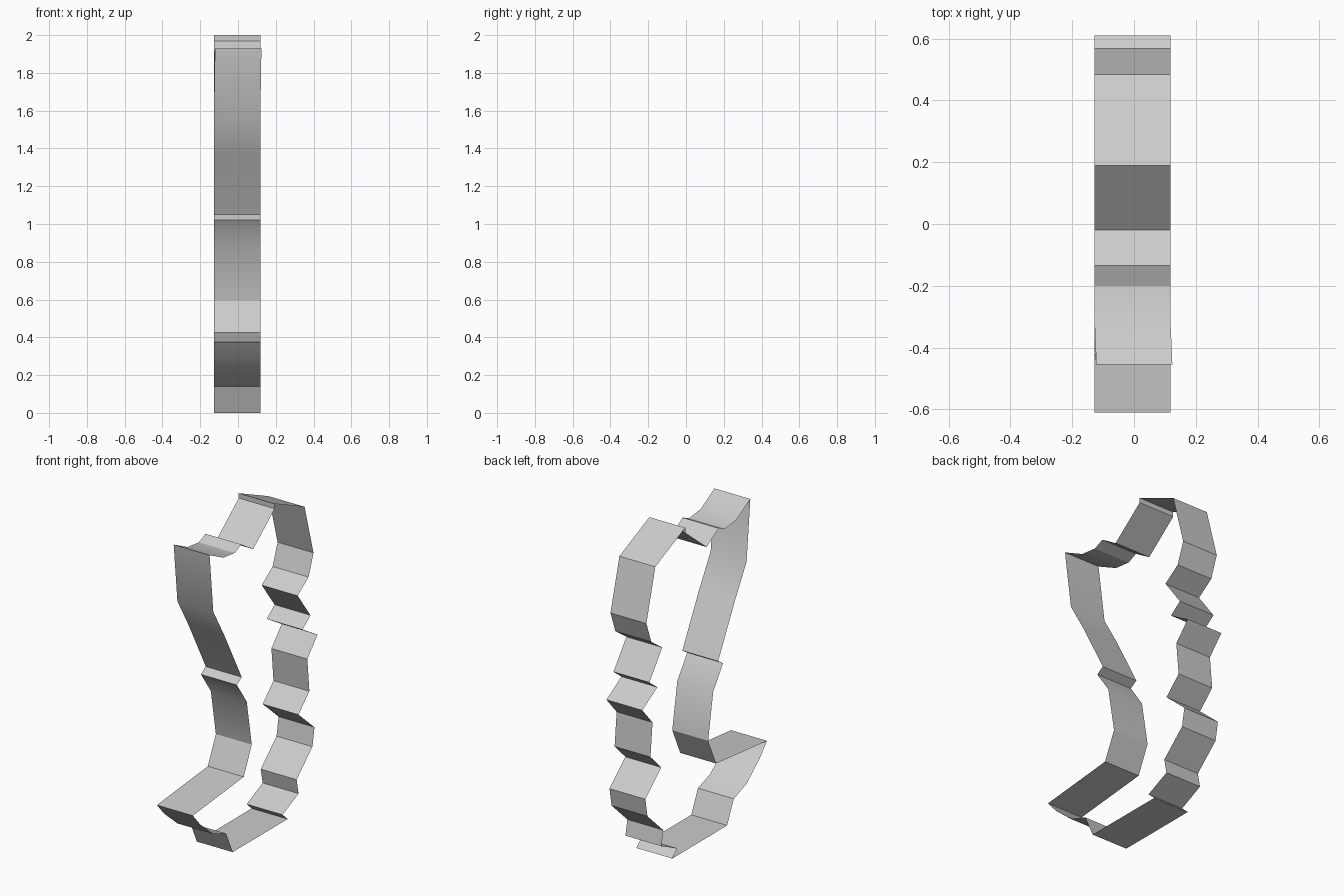
import bpy, bmesh, math

if "Cube" in bpy.data.objects:
    bpy.data.objects.remove(bpy.data.objects["Cube"])

# Closed outline in the y-z plane: top, down the front, sole, up the back
OUTLINE = [
    (0.19, 2.00), (0.19, 1.97), (-0.02, 1.80), (-0.135, 1.873),
    (-0.20, 1.845), (-0.31, 1.858), (-0.455, 1.93),
    (-0.41, 1.56), (-0.30, 1.37), (-0.132, 1.05), (-0.18, 1.02),
    (-0.083, 0.88), (-0.034, 0.595), (-0.112, 0.425),
    (-0.61, 0.375), (-0.54, 0.295), (-0.41, 0.185), (-0.285, 0.14),
    (-0.22, 0.0), (0.317, 0.0), (0.268, 0.045), (0.424, 0.117),
    (0.405, 0.21), (0.56, 0.355), (0.58, 0.468), (0.424, 0.605),
    (0.53, 0.71), (0.51, 0.917), (0.61, 1.03), (0.463, 1.117),
    (0.541, 1.176), (0.415, 1.345), (0.522, 1.42), (0.57, 1.552),
    (0.483, 1.87),
]
X_LEFT, X_RIGHT = -0.128, 0.118
TIP = 6            # upper front tip sits slightly to the right
TIP_SHIFT = 0.006


def make_band(name, outline):
    bm = bmesh.new()
    left, right = [], []
    for i, (y, z) in enumerate(outline):
        dx = TIP_SHIFT if i == TIP else 0.0
        left.append(bm.verts.new((X_LEFT + dx, y, z)))
        right.append(bm.verts.new((X_RIGHT + dx, y, z)))
    n = len(outline)
    for i in range(n):
        j = (i + 1) % n
        bm.faces.new((left[i], left[j], right[j], right[i]))
    mesh = bpy.data.meshes.new(name)
    bm.to_mesh(mesh)
    bm.free()
    obj = bpy.data.objects.new(name, mesh)
    bpy.context.collection.objects.link(obj)
    return obj


# Thin open-sided ribbon following the outline
band = make_band("outline_band", OUTLINE)

# Smooth gentle bends, keep folds crisp
bpy.context.view_layer.objects.active = band
band.select_set(True)
bpy.ops.object.shade_smooth_by_angle(angle=math.radians(30))
